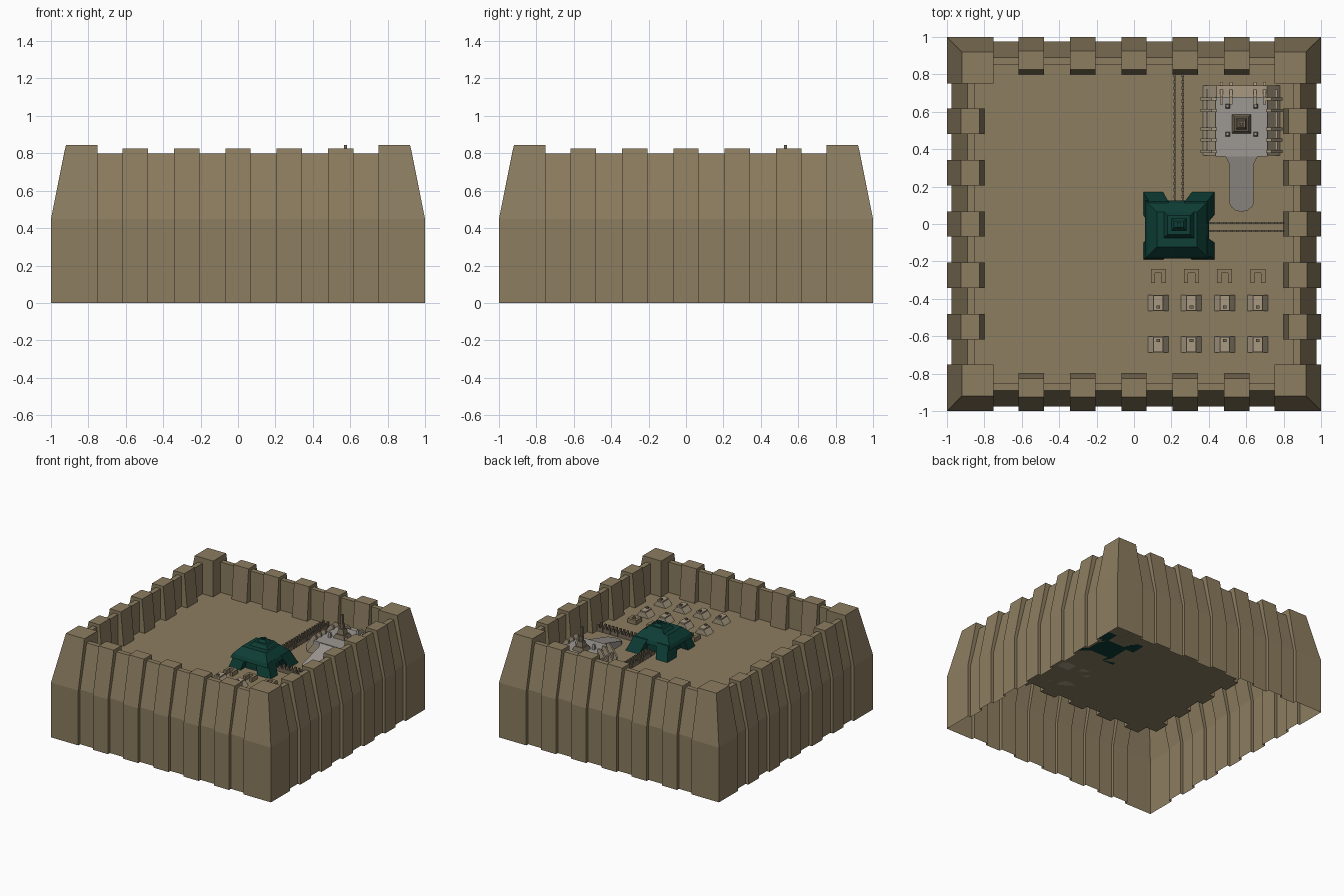
import bpy, bmesh, math

if "Cube" in bpy.data.objects:
    bpy.data.objects.remove(bpy.data.objects["Cube"])

FLOOR = 0.55


def mat(name, rgb):
    m = bpy.data.materials.new(name)
    m.diffuse_color = (*[(c / 255 / 12.92) if c < 11 else ((c / 255 + 0.055) / 1.055) ** 2.4 for c in rgb], 1)
    m.use_nodes = True
    m.node_tree.nodes["Principled BSDF"].inputs["Base Color"].default_value = m.diffuse_color
    return m


SAND = mat("sand", (140, 125, 96))
TEAL = mat("dark_teal", (14, 62, 54))
GREY = mat("concrete_grey", (156, 151, 146))
BEIGE = mat("beige", (168, 154, 130))
BROWN = mat("rail_brown", (118, 106, 88))


def finish(name, bm, m, recalc=True):
    bmesh.ops.remove_doubles(bm, verts=bm.verts[:], dist=1e-5)
    if recalc:
        bmesh.ops.recalc_face_normals(bm, faces=bm.faces[:])
    me = bpy.data.meshes.new(name)
    bm.to_mesh(me)
    bm.free()
    me.materials.append(m)
    o = bpy.data.objects.new(name, me)
    bpy.context.collection.objects.link(o)
    return o


def add_hull(bm, lower, upper):
    """Closed solid between two point loops."""
    a = [bm.verts.new(p) for p in lower]
    b = [bm.verts.new(p) for p in upper]
    n = len(a)
    for i in range(n):
        j = (i + 1) % n
        bm.faces.new((a[i], a[j], b[j], b[i]))
    bm.faces.new(a[::-1])
    bm.faces.new(b)


def rect(x0, x1, y0, y1, z):
    return [(x0, y0, z), (x1, y0, z), (x1, y1, z), (x0, y1, z)]


def block(bm, x0, x1, y0, y1, z0, z1, ix=0.0, iy=0.0):
    add_hull(bm, rect(x0, x1, y0, y1, z0), rect(x0 + ix, x1 - ix, y0 + iy, y1 - iy, z1))


# Fortress: one skin swept round the perimeter through three wall profiles (distance out, height)
TOWER = [(1, 0), (1, .45), (.92, .845), (.752, .845), (.752, FLOOR)]
MERLON = [(1, 0), (1, .45), (.925, .825), (.825, .825), (.80, FLOOR)]
RECESS = [(.975, 0), (.975, .45), (.89, .80), (.85, .80), (.85, FLOOR)]
stations = [(None, TOWER), (-.752, TOWER), (-.752, RECESS)]
for c in (-.55, -.275, 0, .275, .55):
    stations += [(c - .068, RECESS), (c - .068, MERLON), (c + .068, MERLON), (c + .068, RECESS)]
stations += [(.752, RECESS), (.752, TOWER)]
bm = bmesh.new()
rings = []
for k in range(4):
    ca, sa = round(math.cos(k * math.pi / 2)), round(math.sin(k * math.pi / 2))
    for u, prof in stations:
        pts = [((-d if u is None else u), -d, z) for d, z in prof]
        rings.append([(x * ca - y * sa, x * sa + y * ca, z) for x, y, z in pts])
verts = {}


def V(p):
    key = tuple(round(c, 4) for c in p)
    if key not in verts:
        verts[key] = bm.verts.new(p)
    return verts[key]


for r, s in zip(rings, rings[1:] + rings[:1]):
    for i in range(4):
        f = list(dict.fromkeys([V(r[i]), V(s[i]), V(s[i + 1]), V(r[i + 1])]))
        if len(f) > 2 and not bm.faces.get(f):
            bm.faces.new(f)
bm.faces.new(list(dict.fromkeys(V(r[4]) for r in rings)))
finish("fortress_walls_and_floor", bm, SAND)

# Teal gatehouse: four splayed legs under a stepped roof
bm = bmesh.new()
for x0, x1, sx in ((.05, .155, .03), (.31, .43, -.04)):
    for y0, y1, sy in ((-.19, -.10, .03), (.05, .17, -.05)):
        low = rect(x0, x1, y0, y1, FLOOR)
        up = [(x + sx, y + sy, .66) for x, y, z in low]
        add_hull(bm, low, up)
block(bm, .06, .40, -.185, .125, .63, .66, .012, .012)
block(bm, .072, .388, -.173, .113, .66, .715, .05, .05)
block(bm, .16, .32, -.075, .065, .715, .742, .02, .02)
block(bm, .20, .28, -.035, .03, .742, .76, .015, .015)
block(bm, .23, .25, -.02, .01, .76, .77)
block(bm, .12, .35, -.13, .07, FLOOR, .64)
finish("gatehouse", bm, TEAL)

# Toothed double rails leading from the gatehouse to the walls
bm = bmesh.new()
for x in (.217, .260):
    block(bm, x - .004, x + .004, .10, .84, FLOOR, .58)
    for i in range(20):
        y = .14 + i * .034
        block(bm, x - .006, x + .006, y, y + .016, FLOOR, .60)
for y in (.005, -.037):
    block(bm, .38, .84, y - .004, y + .004, FLOOR, .58)
    for i in range(12):
        x = .41 + i * .034
        block(bm, x, x + .016, y - .006, y + .006, FLOOR, .60)
finish("toothed_rails", bm, BROWN)

# Landing platform: sloped base with ribs, flat deck and ramp
bm = bmesh.new()
block(bm, .37, .78, .365, .74, FLOOR, .645, .07, .0)
finish("platform_base", bm, BEIGE)
bm = bmesh.new()
block(bm, .435, .715, .36, .68, .63, .66)
outline = [(.49, .36), (.51, .32), (.51, .11)]
outline += [(.575 - .065 * math.cos(t * math.pi / 6), .12 - .055 * math.sin(t * math.pi / 6)) for t in range(1, 6)]
outline += [(.64, .11), (.64, .32), (.66, .36)]
top = [(x, y, .57 + .085 * (y - .065) / .295) for x, y in outline]
add_hull(bm, [(x, y, FLOOR) for x, y in outline], top)
finish("platform_deck_and_ramp", bm, GREY)

bm = bmesh.new()
for y in (.38, .44, .50, .60, .66):
    for s in (-1, 1):
        a, b = .575 + s * .22, .575 + s * .13
        low = [(a, y, FLOOR), (b, y, FLOOR), (b, y, .69), (b + s * .03, y, .69), (a, y, .60)]
        add_hull(bm, low, [(x, yy + .016, z) for x, yy, z in low])
for x in (.46, .51, .64, .69):
    low = [(x, .76, FLOOR), (x, .64, FLOOR), (x, .64, .69), (x, .68, .69), (x, .76, .60)]
    add_hull(bm, low, [(xx + .016, y, z) for xx, y, z in low])
for s in (-1, 1):
    block(bm, .575 + s * .185 - .006, .575 + s * .185 + .006, .38, .72, .58, .63)
finish("platform_ribs", bm, BEIGE)

# Deck turret with mast, and four small posts
bm = bmesh.new()
block(bm, .525, .625, .485, .585, .66, .69, .012, .012)
block(bm, .545, .605, .505, .565, .69, .73, .01, .01)
block(bm, .562, .588, .522, .548, .73, .77)
block(bm, .567, .583, .523, .541, .77, .845)
finish("deck_turret", bm, BROWN)
bm = bmesh.new()
for x in (.50, .65):
    for y in (.48, .63):
        block(bm, x - .012, x + .012, y - .012, y + .012, .66, .70, .004, .004)
finish("deck_posts", bm, GREY)

# Camp: a row of U-shaped barriers and two rows of small bunkers
shelters, caps, barriers, vents = (bmesh.new() for _ in range(4))
for cx in (.13, .307, .485, .662):
    for s in (-1, 1):
        block(barriers, cx + s * .029 - .011, cx + s * .029 + .011, -.315, -.24, FLOOR, .585)
    block(barriers, cx - .04, cx + .04, -.262, -.24, FLOOR, .585)
    for cy, d in ((-.423, -.022), (-.645, .022)):
        block(shelters, cx - .055, cx + .055, cy - .043, cy + .043, FLOOR, .59, .03, 0)
        block(caps, cx - .025, cx + .025, cy - .04, cy + .04, .585, .60)
        block(vents, cx - .01, cx + .01, cy + d - .008, cy + d + .008, .60, .612)
finish("camp_barriers", barriers, SAND)
finish("camp_bunkers", shelters, BEIGE)
finish("bunker_caps", caps, BEIGE)
finish("bunker_vents", vents, BROWN)
